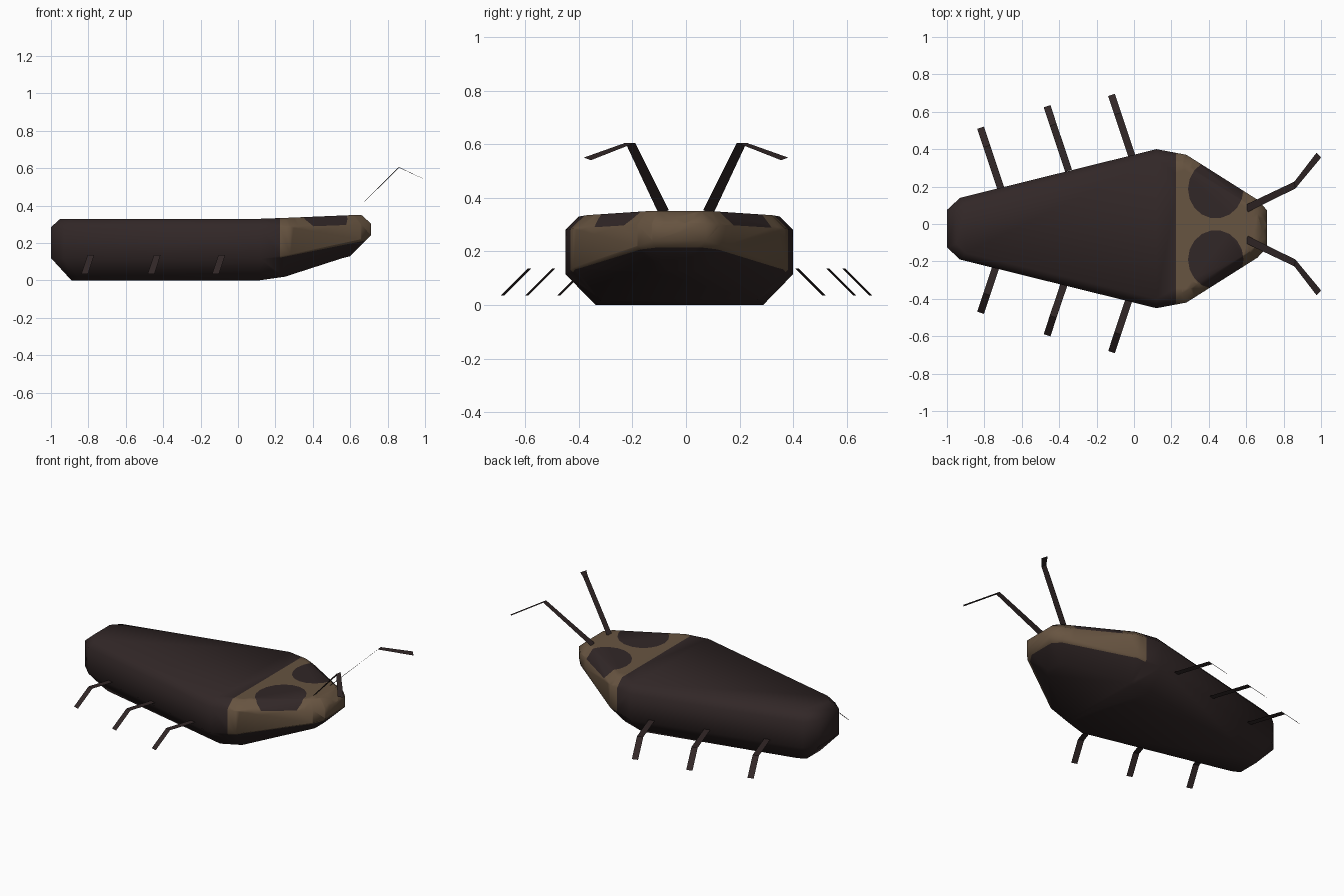
import bpy, bmesh, math
from mathutils import Vector

if "Cube" in bpy.data.objects:
    bpy.data.objects.remove(bpy.data.objects["Cube"])


def material(name, rgb):
    m = bpy.data.materials.new(name)
    m.diffuse_color = (*rgb, 1)
    m.use_nodes = True
    m.node_tree.nodes["Principled BSDF"].inputs["Base Color"].default_value = m.diffuse_color
    return m


DARK = material("dark brown", (0.031, 0.020, 0.020))
TAN = material("tan brown", (0.135, 0.088, 0.052))


def add_object(name, bm, mats):
    me = bpy.data.meshes.new(name)
    bm.to_mesh(me)
    bm.free()
    ob = bpy.data.objects.new(name, me)
    bpy.context.collection.objects.link(ob)
    for m in mats:
        me.materials.append(m)
    return ob


# Body: four plan outlines (x, half width, z) from belly to back, tail to nose
CY = -0.025
LEVELS = [
    [(-.89, .07, 0), (-.84, .095, 0), (.11, .313, 0), (.25, .29, .02), (.56, .09, .12), (.60, .05, .13)],
    [(-1, .10, .12), (-.93, .165, .115), (.12, .425, .115), (.28, .395, .14), (.66, .155, .22), (.71, .10, .24)],
    [(-1, .10, .285), (-.93, .165, .28), (.12, .425, .28), (.28, .395, .285), (.66, .155, .30), (.71, .10, .305)],
    [(-.95, .08, .33), (-.90, .13, .33), (.12, .375, .33), (.26, .345, .335), (.62, .12, .35), (.66, .08, .35)],
]
bm = bmesh.new()
rings = []
for i in range(6):
    right = [bm.verts.new((L[i][0], CY + L[i][1], L[i][2])) for L in LEVELS]
    left = [bm.verts.new((L[i][0], CY - L[i][1], L[i][2])) for L in reversed(LEVELS)]
    rings.append(right + left)
for a, b in zip(rings, rings[1:]):
    for k in range(8):
        n = (k + 1) % 8
        bm.faces.new((a[k], a[n], b[n], b[k]))
for r in (rings[0], rings[-1]):
    for k in range(3):
        bm.faces.new((r[k], r[k + 1], r[6 - k], r[7 - k]))
bmesh.ops.recalc_face_normals(bm, faces=bm.faces)
bmesh.ops.triangulate(bm, faces=bm.faces)


def cut(co, no, test):
    faces = [f for f in bm.faces if test(f.calc_center_median())]
    geom = set(faces)
    for f in faces:
        geom.update(f.edges)
        geom.update(f.verts)
    bmesh.ops.bisect_plane(bm, geom=list(geom), plane_co=co, plane_no=no, dist=1e-5)


# Tan head shield: a cross cut and a sloping lower cut
cut((.225, 0, 0), (1, 0, 0), lambda c: True)
slope_co, slope_no = Vector((.24, 0, .125)), Vector((-.2, 0, 1))
cut(slope_co, slope_no, lambda c: c.x > .225)

# Two dark oval spots cut into the head shield
N, RX, RY = 18, .146, .155
spots = []
for y in (.187, -.19):
    planes = []
    for k in range(N):
        t = math.tau * (k + .5) / N
        co = Vector((.437 + RX * math.cos(t), y + RY * math.sin(t), 0))
        no = Vector((math.cos(t) / RX, math.sin(t) / RY, 0)).normalized()
        planes.append((co, no))
        s = 1 if y > 0 else -1
        cut(co, no, lambda c: c.x > .225 and c.z > .28 and c.y * s > -.03)
    spots.append(planes)

for f in bm.faces:
    c = f.calc_center_median()
    shield = c.x > .225 and (c - slope_co).dot(slope_no) > 0
    spot = c.z > .285 and any(all((c - co).dot(no) < 1e-4 for co, no in p) for p in spots)
    f.material_index = 1 if shield and not spot else 0
body = add_object("body", bm, [DARK, TAN])
bpy.context.view_layer.objects.active = body
body.select_set(True)
bpy.ops.object.shade_smooth_by_angle(angle=math.radians(60))


# Paper-thin folded strip through centre points with half-width vectors
def strip(name, points, s):
    bm = bmesh.new()
    pairs = []
    for p, w in points:
        pair = []
        for d in (1, -1):
            v = Vector(p) + Vector(w) * d
            pair.append(bm.verts.new((v.x, v.y * s, v.z)))
        pairs.append(pair)
    for a, b in zip(pairs, pairs[1:]):
        bm.faces.new((a[0], a[1], b[1], b[0]))
    add_object(name, bm, [DARK])


# Legs: level thigh, then a shin sloping down
W = (.018, .006, 0)
for s, side, tips in ((1, "left", (.515, .63, .69)), (-1, "right", (.475, .595, .685))):
    for x, y, part in zip((-.82, -.465, -.12), tips, ("rear", "middle", "front")):
        strip(f"{part}_{side}_leg", [((x + .115, y - .345, .135), W),
                                     ((x + .033, y - .10, .135), W),
                                     ((x, y, .035), W)], s)
    # Antennae: rising strip folded over at the elbow
    strip(f"{side}_antenna", [((.60, .082, .345), (-.009, .018, -.009)),
                              ((.86, .208, .605), (-.003, .018, 0)),
                              ((.988, .368, .545), (-.012, .013, .005))], s)
